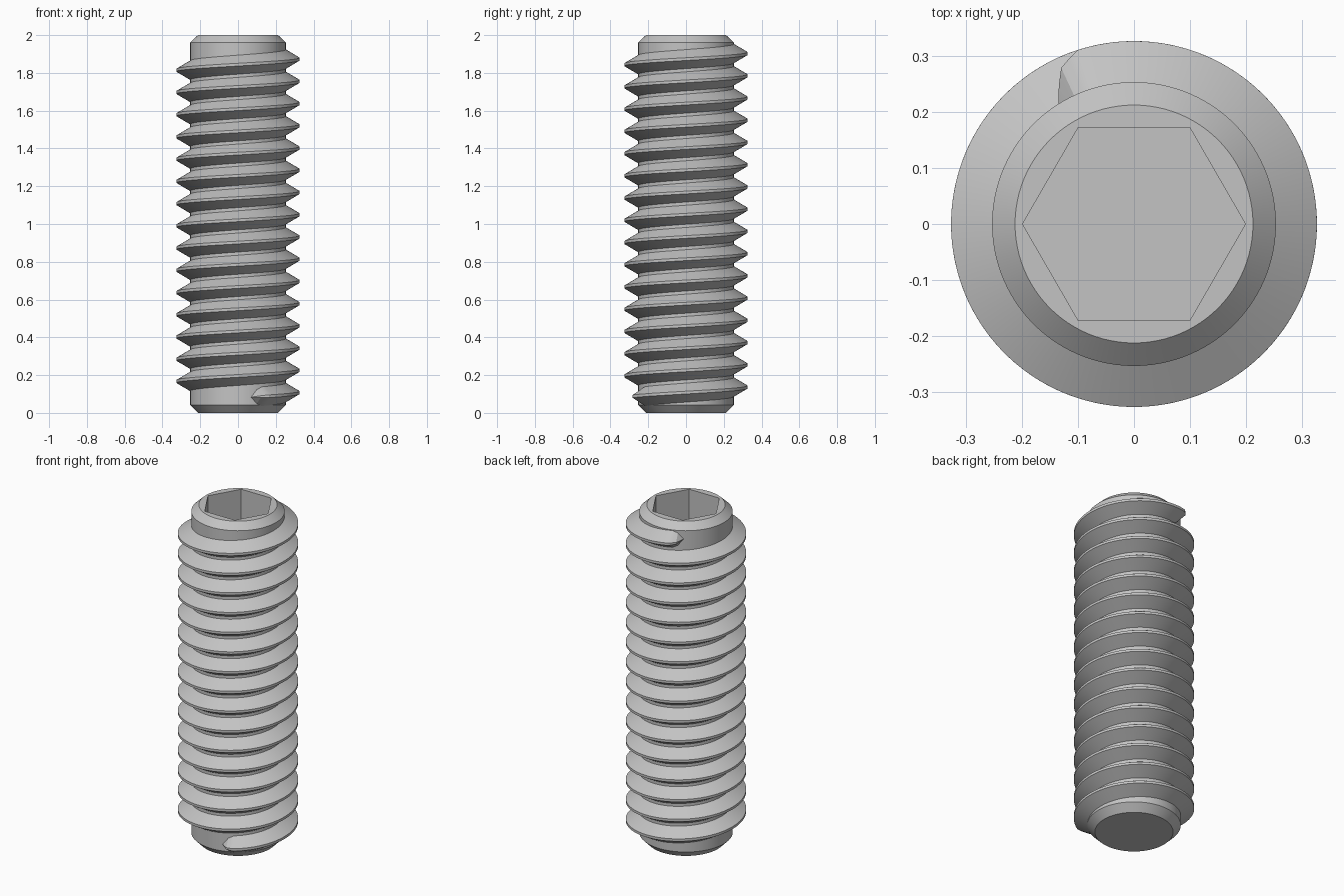
import bpy
import bmesh
from math import sin, cos, pi, radians

cube = bpy.data.objects.get("Cube")
if cube:
    bpy.data.objects.remove(cube, do_unlink=True)

ROOT, CREST, PITCH = 0.253, 0.326, 0.1177
SEGMENTS = 96

steel = bpy.data.materials.new("grey_steel")
steel.use_nodes = True
colour = (0.55, 0.55, 0.55, 1)
steel.diffuse_color = colour
steel.node_tree.nodes["Principled BSDF"].inputs["Base Color"].default_value = colour


def polar(r, angle, z):
    return (r * cos(angle), r * sin(angle), z)


def skin(name, rings, closed):
    """Bridge consecutive rings, cap both ends, and shade smooth by angle."""
    bm = bmesh.new()
    loops = [[bm.verts.new(p) for p in ring] for ring in rings]
    for a, b in zip(loops, loops[1:]):
        n = len(a)
        for i in range(n if closed else n - 1):
            j = (i + 1) % n
            bm.faces.new((a[i], a[j], b[j], b[i]))
    bm.faces.new(loops[0])
    bm.faces.new(loops[-1])
    bmesh.ops.recalc_face_normals(bm, faces=bm.faces)
    mesh = bpy.data.meshes.new(name)
    bm.to_mesh(mesh)
    bm.free()
    mesh.materials.append(steel)
    obj = bpy.data.objects.new(name, mesh)
    bpy.context.collection.objects.link(obj)
    bpy.ops.object.select_all(action="DESELECT")
    obj.select_set(True)
    bpy.context.view_layer.objects.active = obj
    bpy.ops.object.shade_smooth_by_angle(angle=radians(25))
    return obj


# Shank: chamfered cylinder whose top steps down into a hexagonal socket
def hexagon(angle, apothem=0.172):
    return apothem / cos(angle % (pi / 3) - pi / 6)


def ring(radius, z):
    angles = [2 * pi * i / SEGMENTS for i in range(SEGMENTS)]
    return [polar(radius(a) if callable(radius) else radius, a, z) for a in angles]


shank_profile = [(0.212, 0), (ROOT, 0.042), (ROOT, 1.962), (0.212, 2),
                 (hexagon, 2), (hexagon, 1.6)]
skin("socketed_shank", [ring(r, z) for r, z in shank_profile], True)


# Thread: trapezoid swept up a right-handed helix, fading out at both ends
def fade(distance):
    """Thread height by angle from the nearest end, in degrees."""
    if distance < 7:
        return 0.02 + 0.72 * distance / 7
    return min(1, 0.74 + 0.26 * (distance - 7) / 7)


START, END, STEPS = -74, 15 * 360 + 122, 1600
sections = []
for i in range(STEPS + 1):
    deg = START + (END - START) * i / STEPS
    size = fade(min(deg - START, END - deg))
    z = 0.1075 + PITCH * deg / 360
    tip = ROOT + (CREST - ROOT) * size
    crest_half = PITCH / 16 * size
    root_half = PITCH * 7 / 16 * size
    section = [(ROOT - 0.002, -root_half), (tip, -crest_half),
               (tip, crest_half), (ROOT - 0.002, root_half)]
    sections.append([polar(r, radians(deg), z + dz) for r, dz in section])
skin("helical_thread", sections, True)
